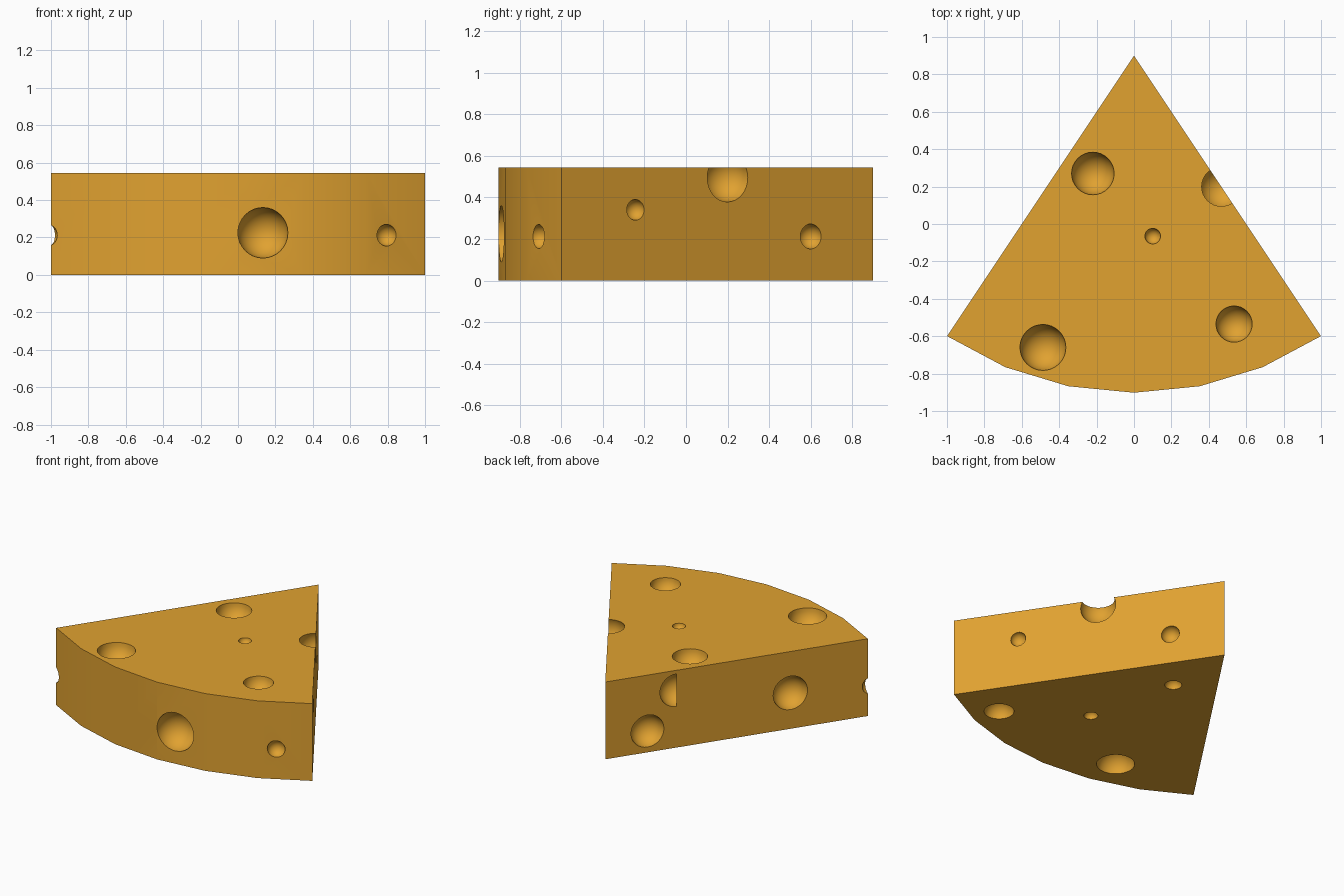
import bpy, bmesh, math
from mathutils import Matrix

if "Cube" in bpy.data.objects:
    bpy.data.objects.remove(bpy.data.objects["Cube"])

HEIGHT = 0.545
APEX_Y, RADIUS, STEPS = 0.9, 1.802, 6
HALF = math.atan2(1.0, 1.5)

cheese_mat = bpy.data.materials.new("cheese_yellow")
cheese_mat.diffuse_color = (0.75, 0.36, 0.03, 1)
cheese_mat.use_nodes = True
cheese_mat.node_tree.nodes["Principled BSDF"].inputs["Base Color"].default_value = cheese_mat.diffuse_color


def make_object(name, bm):
    bmesh.ops.recalc_face_normals(bm, faces=bm.faces)
    mesh = bpy.data.meshes.new(name)
    bm.to_mesh(mesh)
    bm.free()
    mesh.materials.append(cheese_mat)
    obj = bpy.data.objects.new(name, mesh)
    bpy.context.collection.objects.link(obj)
    return obj


# wedge: pointed tip at the back, faceted rind arc at the front
bm = bmesh.new()
outline = [(0, APEX_Y)]
for i in range(STEPS + 1):
    a = -HALF + 2 * HALF * i / STEPS
    outline.append((RADIUS * math.sin(a), APEX_Y - RADIUS * math.cos(a)))
base = bm.faces.new([bm.verts.new((x, y, 0)) for x, y in outline])
top = bmesh.ops.extrude_face_region(bm, geom=[base])
bmesh.ops.translate(bm, vec=(0, 0, HEIGHT),
                    verts=[v for v in top["geom"] if isinstance(v, bmesh.types.BMVert)])
wedge = make_object("cheese_wedge", bm)

T, B = HEIGHT + 0.001, -0.001
holes = [  # x, y, z, radius
    # top
    (-0.22, 0.27, T, 0.114), (0.10, -0.065, T, 0.042),
    (0.535, -0.535, T, 0.097), (-0.487, -0.66, T, 0.123),
    # right side
    (0.467, 0.20, 0.495, 0.117), (0.20, 0.60, 0.212, 0.06), (0.763, -0.243, 0.34, 0.05),
    # left side
    (-0.272, 0.492, 0.405, 0.115), (-0.705, -0.157, 0.253, 0.118), (-0.161, 0.659, 0.15, 0.113),
    # rind and left corner
    (0.133, -0.887, 0.225, 0.135), (0.795, -0.71, 0.212, 0.058), (-1.025, -0.605, 0.212, 0.06),
    # underside
    (0.64, -0.58, B, 0.096), (0.154, -0.245, B, 0.045),
    (0.003, 0.394, B, 0.055), (-0.365, -0.618, B, 0.122),
]

# bubble cutter
bm = bmesh.new()
for x, y, z, r in holes:
    bmesh.ops.create_uvsphere(bm, u_segments=32, v_segments=16, radius=r,
                              matrix=Matrix.Translation((x, y, z)))
cutter = make_object("bubble_cutter", bm)
cutter.hide_render = True

# carve the bubbles and bake the result
mod = wedge.modifiers.new("bubbles", "BOOLEAN")
mod.operation = "DIFFERENCE"
mod.solver = "EXACT"
mod.object = cutter
bpy.context.view_layer.objects.active = wedge
wedge.select_set(True)
bpy.ops.object.modifier_apply(modifier=mod.name)
bpy.data.objects.remove(cutter, do_unlink=True)
bpy.ops.object.shade_smooth_by_angle(angle=math.radians(30))
